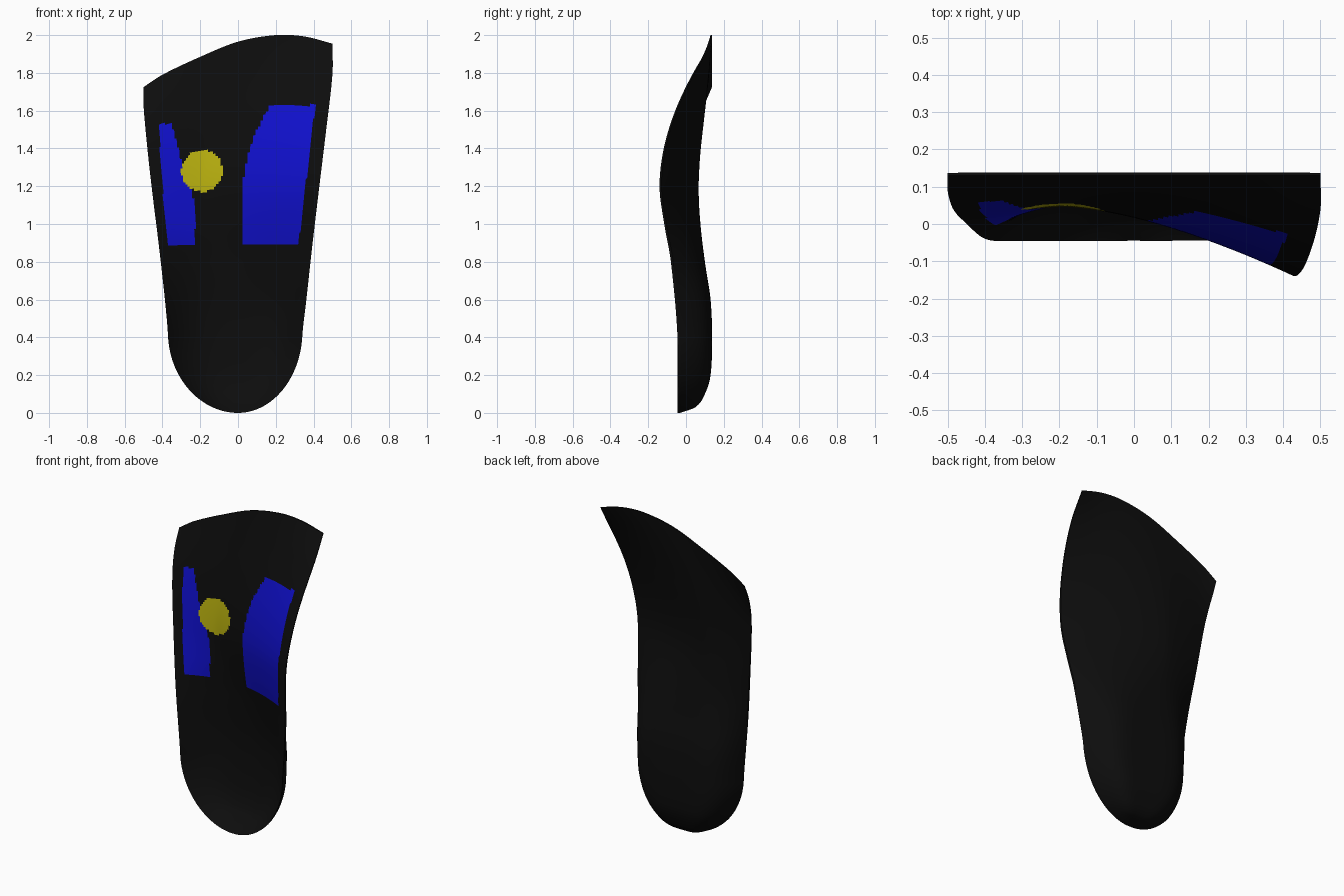
import bpy, math

if "Cube" in bpy.data.objects:
    bpy.data.objects.remove(bpy.data.objects["Cube"])

NU, NT = 110, 180


def curve(points):
    """Smooth interpolation through (position, value) points."""
    n = len(points)

    def slope(i):
        a, b = points[max(i - 1, 0)], points[min(i + 1, n - 1)]
        return (b[1] - a[1]) / (b[0] - a[0])

    def f(t):
        t = min(max(t, points[0][0]), points[-1][0])
        i = 0
        while i < n - 2 and t > points[i + 1][0]:
            i += 1
        (x0, y0), (x1, y1) = points[i], points[i + 1]
        h = x1 - x0
        s = (t - x0) / h
        return (y0 * (1 + 2 * s) * (1 - s) ** 2 + slope(i) * h * s * (1 - s) ** 2
                + y1 * s * s * (3 - 2 * s) + slope(i + 1) * h * s * s * (s - 1))
    return f


# Outline: half widths along the length and the slanted toe edge
left_w = curve([(0, .355), (.4, .37), (.6, .387), (.9, .42), (1.2, .452), (1.5, .478), (1.85, .5), (2, .5)])
right_w = curve([(0, .325), (.4, .34), (.6, .362), (.9, .395), (1.2, .43), (1.5, .465), (1.83, .5), (2, .5)])
toe_z = curve([(-.5, 1.725), (-.4, 1.79), (-.2, 1.885), (0, 1.965), (.2, 2), (.35, 1.993), (.5, 1.955)])

# Depth: floor of both faces and height of both rims
floor_front = curve([(0, -.045), (.05, .01), (.12, .06), (.25, .09), (.5, .1), (.8, .075),
                     (1, .055), (1.2, .047), (1.4, .053), (1.6, .072), (1.8, .1), (2, .13)])
floor_back = curve([(0, -.03), (.03, .05), (.1, .1), (.2, .13), (.4, .138), (.6, .13), (.8, .1),
                    (1, .077), (1.2, .067), (1.4, .075), (1.6, .095), (1.8, .117), (2, .138)])
left_rim = curve([(0, -.045), (.5, -.045), (.8, -.035), (1.2, .003), (1.6, .04), (1.8, .075), (2, .13)])
right_rim = curve([(0, -.045), (.4, -.045), (.8, -.08), (1, -.115), (1.2, -.14), (1.4, -.12),
                   (1.6, -.065), (1.8, .02), (2, .13)])
valley = curve([(0, 0), (.5, 0), (.9, -.25), (1.2, -.42), (1.6, -.3), (2, 0)])
bend_front = curve([(0, 3), (.5, 3), (.9, 1.8), (1.2, 1.5), (1.6, 1.6), (2, 2)])
bend_back = curve([(0, 5), (.5, 5), (.9, 2.3), (1.2, 1.6), (1.6, 1.7), (2, 2)])


def point(u, t, back):
    heel = math.sqrt(1 - (1 - min(t / .4, 1)) ** 2)
    x = u * heel * (left_w(t) if u < 0 else right_w(t))
    z = t + max((t - .8) / 1.2, 0) ** 1.5 * (toe_z(x) - 2)
    c = valley(t)
    floor, bend = (floor_back(t), bend_back(t)) if back else (floor_front(t), bend_front(t))
    rim = left_rim(t) if u < c else right_rim(t)
    rim += (.015 if back else 0) * (1 - .5 * t / 2)
    s = (c - u) / (1 + c) if u < c else (u - c) / (1 - c)
    return x, floor + (rim - floor) * s ** bend, z


# Insole shell: front and back grids joined around the edge
verts, faces = [], []
row = NU + 1
size = row * (NT + 1)
for back in (False, True):
    for j in range(NT + 1):
        t = max(2 * (j / NT) ** 1.5, .0005)
        for i in range(row):
            verts.append(point(math.sin(math.pi / 2 * (2 * i / NU - 1)), t, back))
for j in range(NT):
    for i in range(NU):
        a = j * row + i
        faces.append((a, a + 1, a + row + 1, a + row))
front_count = len(faces)
faces += [tuple(k + size for k in reversed(f)) for f in faces]
loop = ([i for i in range(NU)] + [j * row + NU for j in range(NT)]
        + [NT * row + i for i in range(NU, 0, -1)] + [j * row for j in range(NT, 0, -1)])
for a, b in zip(loop, loop[1:] + loop[:1]):
    faces.append((b, a, a + size, b + size))

mesh = bpy.data.meshes.new("insole")
mesh.from_pydata(verts, [], faces)
insole = bpy.data.objects.new("insole", mesh)
bpy.context.collection.objects.link(insole)

for name, colour in (("black", (.004, .004, .004, 1)), ("blue", (.005, .005, .6, 1)),
                     ("yellow", (.5, .45, .005, 1))):
    mat = bpy.data.materials.new(name)
    mat.diffuse_color = colour
    mat.use_nodes = True
    mat.node_tree.nodes["Principled BSDF"].inputs["Base Color"].default_value = mat.diffuse_color
    mesh.materials.append(mat)

# Coloured pads on the front face
pads = [
    (.89, 1.53, curve([(.89, -.37), (1.2, -.40), (1.53, -.42)]),
     curve([(.89, -.23), (1.1, -.23), (1.3, -.29), (1.53, -.35)])),
    (.89, 1.63, curve([(.89, .02), (1.2, .025), (1.45, .08), (1.63, .17)]),
     curve([(.89, .32), (1.63, .41)])),
]
for face in list(mesh.polygons)[:front_count]:
    x, _, z = face.center
    if math.hypot(x + .19, z - 1.28) < .11:
        face.material_index = 2
    elif any(lo < z < hi and a(z) < x < b(z) for lo, hi, a, b in pads):
        face.material_index = 1

bpy.context.view_layer.objects.active = insole
insole.select_set(True)
bpy.ops.object.shade_smooth_by_angle(angle=math.radians(40))
